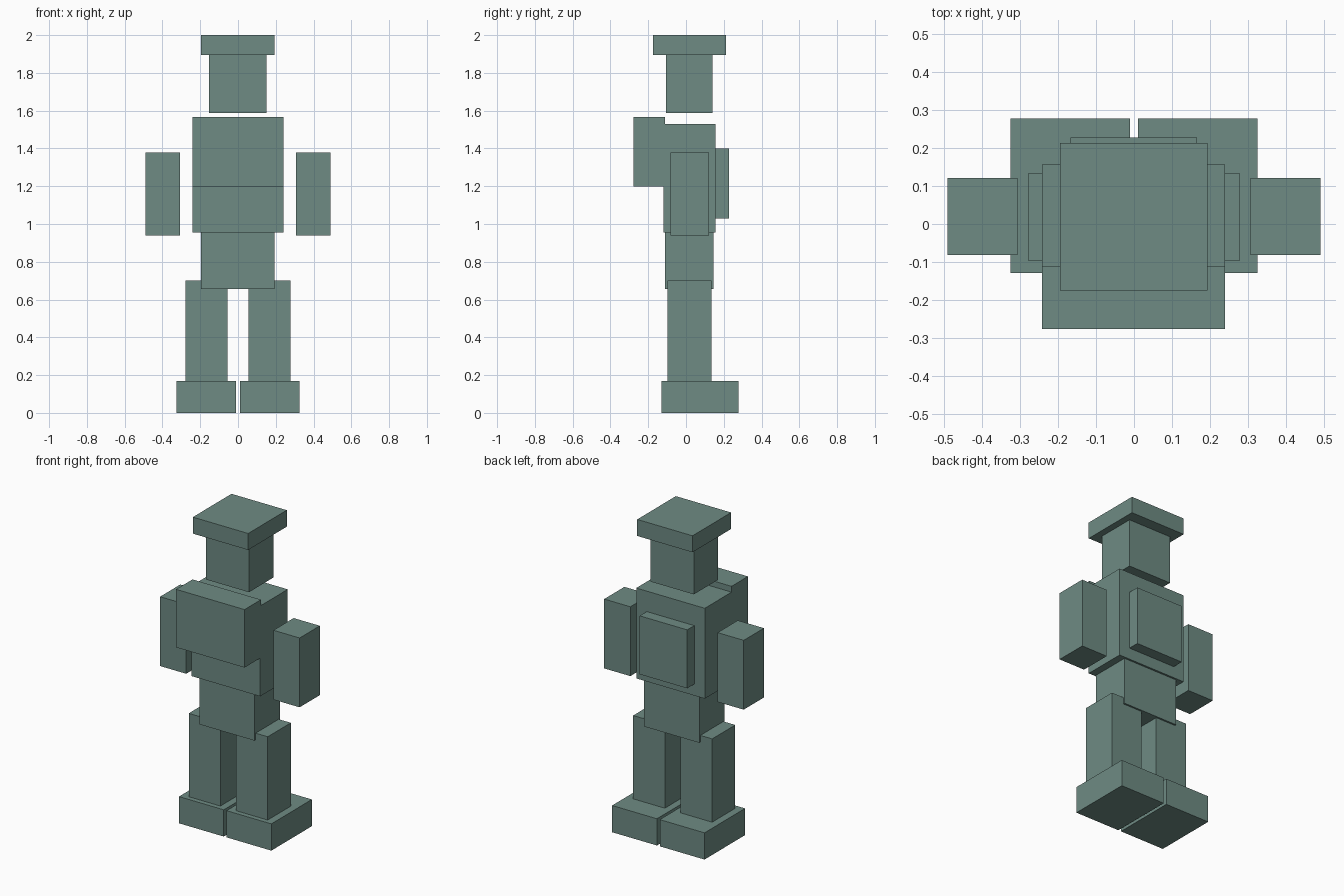
import bpy
from mathutils import Vector

default = bpy.data.objects.get("Cube")
if default:
    bpy.data.objects.remove(default, do_unlink=True)

# Single flat colour
COLOUR = (0.156, 0.258, 0.229, 1.0)
mat = bpy.data.materials.new("grey_green")
mat.use_nodes = True
mat.diffuse_color = COLOUR
bsdf = next(n for n in mat.node_tree.nodes if n.type == "BSDF_PRINCIPLED")
bsdf.inputs["Base Color"].default_value = COLOUR


def box(name, x, y, z):
    """Add a flat-shaded box from its (min, max) range on each axis."""
    low, high = (Vector(corner) for corner in zip(x, y, z))
    bpy.ops.mesh.primitive_cube_add(size=1, location=(low + high) / 2)
    obj = bpy.context.object
    obj.name = obj.data.name = name
    for v in obj.data.vertices:
        v.co *= high - low
    obj.data.materials.append(mat)


def pair(name, x, y, z):
    """Add a left box and its mirrored right one."""
    box("left_" + name, x, y, z)
    box("right_" + name, (-x[1], -x[0]), y, z)


# Head and flat cap
box("cap", (-0.195, 0.194), (-0.175, 0.213), (1.895, 2.0))
box("head", (-0.153, 0.151), (-0.105, 0.14), (1.588, 1.895))

# Body with a raised chest block and a thin back panel
box("chest_block", (-0.242, 0.24), (-0.277, -0.112), (1.198, 1.567))
box("torso", (-0.242, 0.24), (-0.12, 0.157), (0.955, 1.53))
box("back_panel", (-0.168, 0.166), (0.157, 0.228), (1.028, 1.4))
box("hips", (-0.195, 0.193), (-0.11, 0.145), (0.657, 0.955))

# Limbs
pair("arm", (0.307, 0.491), (-0.082, 0.121), (0.938, 1.379))
pair("leg", (0.055, 0.278), (-0.098, 0.134), (0.17, 0.7))
pair("foot", (0.01, 0.325), (-0.129, 0.278), (0.0, 0.17))
